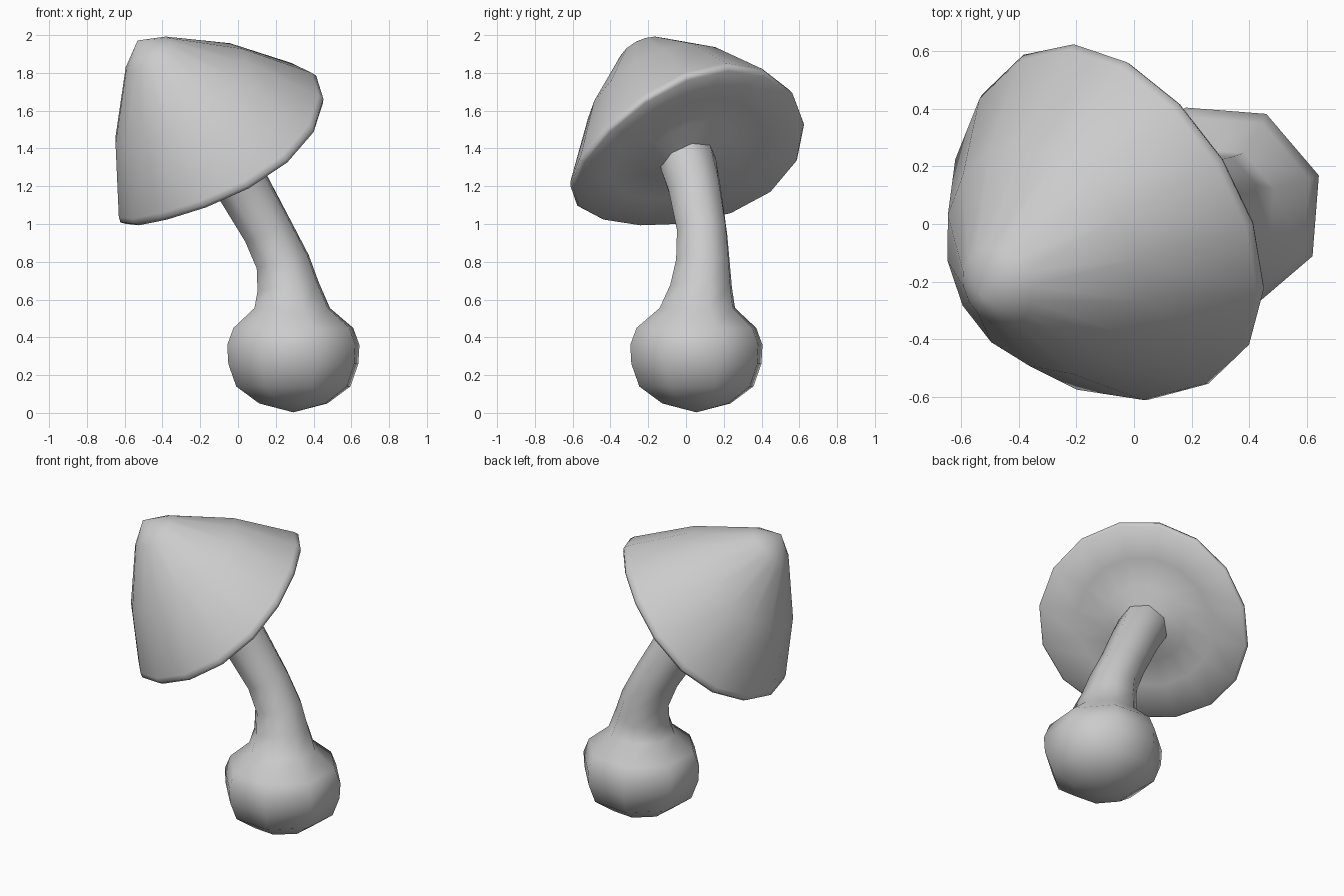
import bpy, bmesh, math
from mathutils import Vector

if "Cube" in bpy.data.objects:
    bpy.data.objects.remove(bpy.data.objects["Cube"])


def loft(name, rings, sides, ref, smooth_angle, bend=0.0, bend_dir=0.0):
    """Skin a list of (centre, normal, radius) rings; radius 0 makes a pole.
    bend sags each ring in a saddle shape along the direction bend_dir."""
    bm = bmesh.new()
    loops = []
    for centre, normal, radius in rings:
        c, n = Vector(centre), Vector(normal).normalized()
        if radius == 0:
            loops.append([bm.verts.new(c)])
            continue
        r = Vector(ref)
        u = (r - n * r.dot(n)).normalized()
        v = n.cross(u)
        loop = []
        for i in range(sides):
            a = 2 * math.pi * i / sides
            wave = math.cos(2 * (a - bend_dir))
            rad = radius * (1 + 0.08 * bend * wave)
            loop.append(bm.verts.new(c + rad * (u * math.cos(a) + v * math.sin(a))
                                     - n * bend * radius ** 2 * wave))
        loops.append(loop)
    for lo, hi in zip(loops, loops[1:]):
        for i in range(sides):
            j = (i + 1) % sides
            if len(lo) == 1:
                bm.faces.new((lo[0], hi[j], hi[i]))
            elif len(hi) == 1:
                bm.faces.new((lo[i], lo[j], hi[0]))
            else:
                bm.faces.new((lo[i], lo[j], hi[j], hi[i]))
    bmesh.ops.recalc_face_normals(bm, faces=bm.faces)
    mesh = bpy.data.meshes.new(name)
    bm.to_mesh(mesh)
    bm.free()
    obj = bpy.data.objects.new(name, mesh)
    bpy.context.collection.objects.link(obj)
    bpy.ops.object.select_all(action='DESELECT')
    obj.select_set(True)
    bpy.context.view_layer.objects.active = obj
    bpy.ops.object.shade_smooth_by_angle(angle=math.radians(smooth_angle))
    return obj


# Cap axis and rim centre
axis = Vector((-0.565, -0.32, 0.76)).normalized()
rim = Vector((-0.092, 0.0, 1.38))

# Bulb and bent stem: eight-sided skin from the ground up into the cap
up = (0, 0, 1)
bulb = [((0.293, 0.055, z), up, r) for z, r in
        ((0.003, 0), (0.05, 0.19), (0.14, 0.318), (0.26, 0.362), (0.36, 0.368), (0.45, 0.333))]
stem = [((0.287, 0.06, 0.555), (0, 0, 1), 0.21),
        ((0.265, 0.08, 0.67), (-0.15, 0, 1), 0.172),
        ((0.237, 0.09, 0.80), (-0.25, 0, 1), 0.15),
        ((0.16, 0.085, 0.96), (-0.42, -0.05, 1), 0.14),
        ((0.03, 0.045, 1.19), (-0.55, -0.2, 1), 0.146),
        ((-0.05, 0.015, 1.31), axis, 0.155),
        (rim + axis * 0.03, axis, 0.15),
        (rim + axis * 0.06, axis, 0)]
loft("stem_and_bulb", bulb + stem, 8,
     (math.cos(math.radians(18)), math.sin(math.radians(18)), 0), 70)

# Cap: underside flaring into the stem, thin rim band, bulged cone, rounded tip
profile = [(-0.06, 0), (-0.06, 0.155), (-0.01, 0.25), (0.0, 0.42), (-0.02, 0.635), (0.0, 0.65),
           (0.03, 0.64), (0.38, 0.422), (0.68, 0.145), (0.778, 0)]
loft("cap", [(rim + axis * h, axis, r) for h, r in profile], 16,
     (0.53, -0.2, 0.24), 70, 0.13, math.radians(-34))
